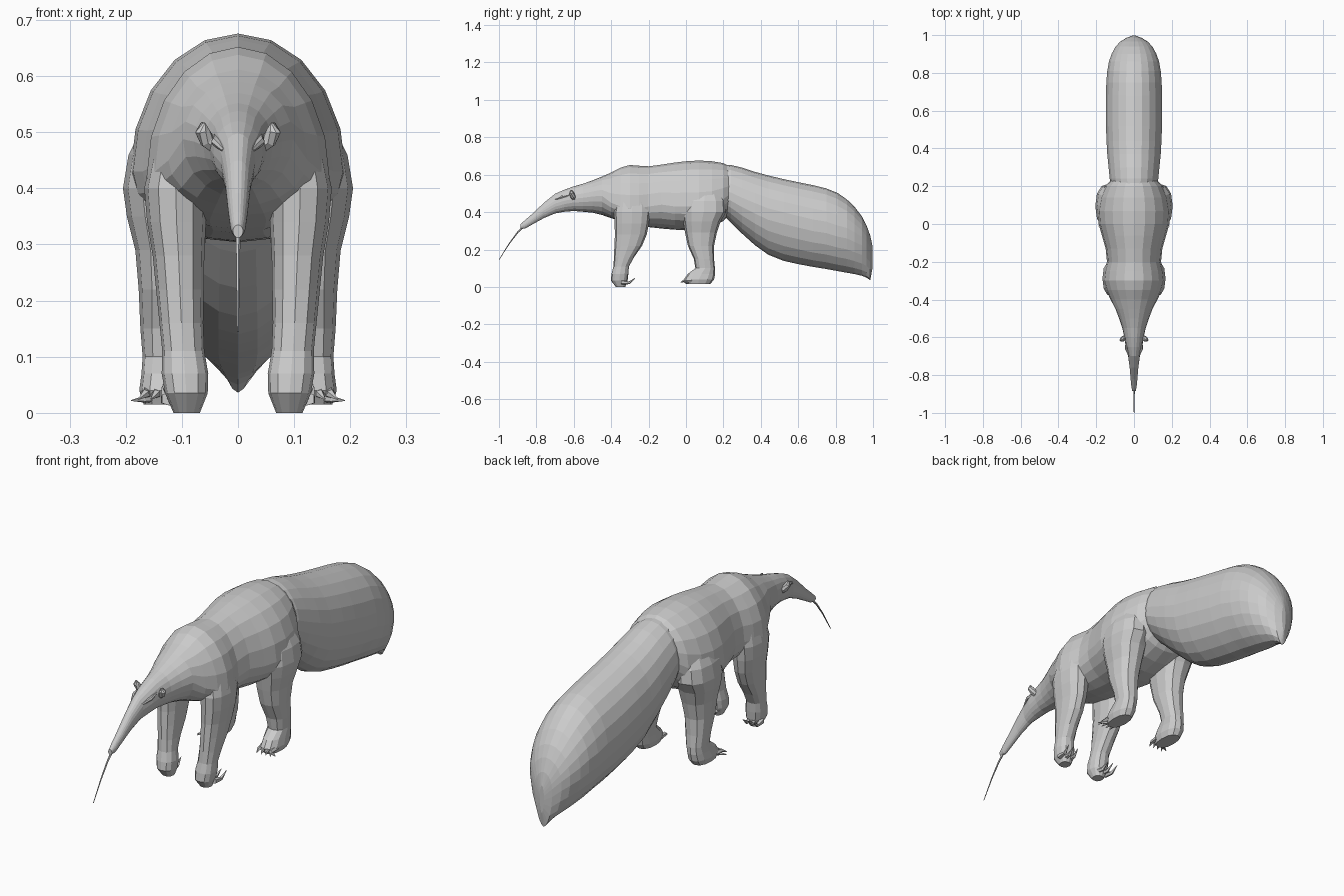
import bpy, bmesh
from math import sin, cos, pi
from mathutils import Vector


def loft(name, rings):
    """Skin a list of equal-sized point rings into one closed flat-shaded mesh."""
    bm = bmesh.new()
    loops = [[bm.verts.new(p) for p in ring] for ring in rings]
    n = len(loops[0])
    for a, b in zip(loops, loops[1:]):
        for i in range(n):
            j = (i + 1) % n
            bm.faces.new((a[i], a[j], b[j], b[i]))
    bm.faces.new(loops[0])
    bm.faces.new(loops[-1])
    bmesh.ops.recalc_face_normals(bm, faces=bm.faces)
    me = bpy.data.meshes.new(name)
    bm.to_mesh(me)
    bm.free()
    ob = bpy.data.objects.new(name, me)
    bpy.context.collection.objects.link(ob)
    return ob


def mirror(ob):
    m = ob.modifiers.new("Mirror", 'MIRROR')
    m.use_axis[0] = True
    m.use_mirror_merge = False
    return ob


def upright(y, top, bottom, half, mid=None, n=20, low=1.0):
    """Egg-shaped ring across the spine."""
    mid = (top + bottom) / 2 if mid is None else mid
    pts = []
    for i in range(n):
        a = 2 * pi * i / n
        s, c = sin(a), cos(a)
        x = half * (abs(s) ** (low if c < 0 else 1)) * (1 if s >= 0 else -1)
        pts.append((x, y, mid + c * (top - mid if c > 0 else mid - bottom)))
    return pts


def level(z, y0, y1, x0, x1, n=12):
    """Flat ring around a leg, slightly squared."""
    pts = []
    for i in range(n):
        a = 2 * pi * i / n
        s, c = sin(a), cos(a)
        sx = abs(s) ** 0.85 * (1 if s > 0 else -1)
        cy = abs(c) ** 0.85 * (1 if c > 0 else -1)
        pts.append(((x0 + x1) / 2 + sx * (x1 - x0) / 2, (y0 + y1) / 2 + cy * (y1 - y0) / 2, z))
    return pts


def tube(name, pts, radii, n=6):
    """Tapering tube along a short path."""
    pts = [Vector(p) for p in pts]
    rings = []
    for i, p in enumerate(pts):
        d = pts[min(i + 1, len(pts) - 1)] - pts[max(i - 1, 0)]
        q = d.to_track_quat('Z', 'Y')
        rings.append([p + q @ Vector((radii[i] * cos(2 * pi * k / n), radii[i] * sin(2 * pi * k / n), 0))
                      for k in range(n)])
    return loft(name, rings)


# Snout, head, neck and torso: y, top, bottom, half width, widest height
loft("body", [upright(*r) for r in [
    (-.885, .335, .312, .009), (-.86, .358, .312, .014), (-.82, .392, .335, .018),
    (-.76, .45, .368, .023), (-.70, .498, .393, .031), (-.65, .52, .402, .044),
    (-.60, .538, .406, .051), (-.55, .552, .402, .062), (-.50, .57, .397, .079),
    (-.45, .59, .385, .098), (-.40, .612, .368, .124, .45), (-.35, .638, .352, .148, .43),
    (-.30, .652, .34, .163, .42), (-.25, .648, .328, .157, .42), (-.20, .645, .32, .143, .43),
    (-.13, .654, .312, .15, .44), (-.06, .665, .306, .17, .43), (0, .672, .304, .187, .43),
    (.07, .676, .308, .192, .43), (.14, .672, .325, .18, .44), (.20, .662, .352, .153, .47),
    (.24, .64, .40, .115, .50)]])

# Bushy tail
loft("tail", [upright(*r, n=22, low=1.15) for r in [
    (.18, .655, .40, .115, .50), (.24, .652, .345, .13, .48), (.30, .638, .285, .136, .45),
    (.37, .615, .222, .143, .42), (.44, .596, .172, .147, .39), (.52, .577, .14, .15, .37),
    (.60, .56, .122, .151, .35), (.68, .544, .107, .15, .33), (.75, .527, .096, .148, .32),
    (.81, .503, .085, .143, .30), (.86, .468, .076, .134, .29), (.90, .43, .069, .12, .27),
    (.94, .378, .06, .098, .25), (.965, .33, .05, .074, .23), (.985, .275, .036, .042, .20),
    (.997, .22, .10, .01, .17)]])

# Hind legs: z, back/front span, inner/outer span
mirror(loft("hind_leg", [level(*r) for r in [
    (.56, .06, .14, .08, .12), (.52, .02, .18, .06, .165), (.46, -.015, .21, .05, .195),
    (.40, -.025, .215, .05, .205), (.35, -.015, .185, .052, .198), (.29, -.005, .165, .06, .183),
    (.22, .01, .15, .07, .177), (.15, .042, .15, .08, .174), (.10, .05, .155, .088, .17),
    (.07, .01, .156, .092, .172), (.04, -.012, .15, .092, .176), (.015, 0, .13, .10, .168)]]))

# Front legs
mirror(loft("front_leg", [level(*r) for r in [
    (.53, -.33, -.24, .07, .12), (.47, -.37, -.2, .06, .152), (.40, -.385, -.192, .055, .167),
    (.34, -.382, -.198, .057, .162), (.28, -.38, -.21, .06, .152), (.22, -.383, -.235, .061, .146),
    (.16, -.385, -.277, .062, .14), (.11, -.388, -.305, .06, .135), (.07, -.398, -.308, .053, .136),
    (.035, -.402, -.312, .054, .13), (0, -.375, -.325, .068, .115)]]))

# Hind claws point forward, front claws curl back under the wrist
for i in range(4):
    x = .105 + .019 * i
    mirror(tube("hind_claw", [(x, .03, .035), (x + .003, -.01, .034), (x + .006 + .003 * i, -.03, .024)],
                [.012, .008, .001], 5))
for i in range(3):
    x = .075 + .025 * i
    mirror(tube("front_claw", [(x, -.345, .025), (x + .006, -.305, .022), (x + .01, -.272, .047)],
                [.013, .008, .001], 5))
mirror(tube("outer_claw", [(.145, .02, .03), (.168, .0, .024), (.19, -.012, .022)], [.012, .006, .001], 5))

# Ears
mirror(tube("ear", [(.04, -.60, .475), (.055, -.605, .485), (.064, -.612, .503), (.062, -.615, .517)],
            [.014, .014, .013, .004], 7))

# Brow ridges
mirror(tube("brow", [(.025, -.70, .468), (.04, -.66, .483), (.04, -.61, .495)], [.004, .008, .004], 6))

# Tongue
tube("tongue", [(0, -.86, .33), (0, -.90, .292), (0, -.945, .232), (0, -1.0, .145)],
     [.006, .004, .003, .0015], 5)
